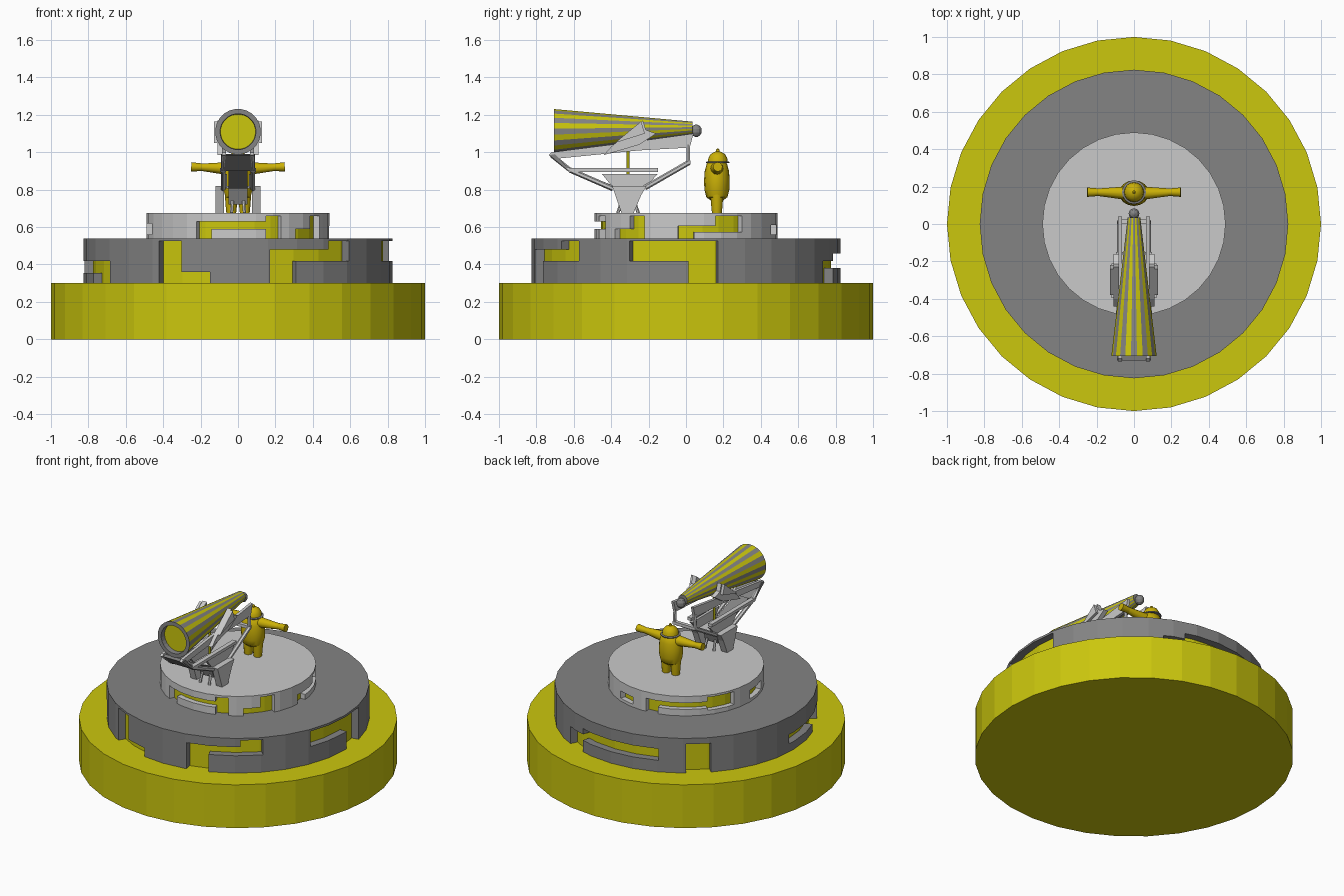
import bpy, bmesh, math
from mathutils import Vector

if "Cube" in bpy.data.objects:
    bpy.data.objects.remove(bpy.data.objects["Cube"])


def material(name, rgb):
    m = bpy.data.materials.new(name)
    m.diffuse_color = (*rgb, 1)
    m.use_nodes = True
    m.node_tree.nodes["Principled BSDF"].inputs["Base Color"].default_value = m.diffuse_color
    return m


YELLOW = material("yellow", (0.60, 0.57, 0.004))
GRAY = material("mid gray", (0.23, 0.23, 0.23))
LIGHT = material("light gray", (0.59, 0.59, 0.59))
GOLD = material("gold", (0.60, 0.44, 0.002))


def finish(name, bm, mats, smooth=False):
    bmesh.ops.recalc_face_normals(bm, faces=bm.faces)
    me = bpy.data.meshes.new(name)
    bm.to_mesh(me)
    bm.free()
    for m in mats:
        me.materials.append(m)
    ob = bpy.data.objects.new(name, me)
    bpy.context.collection.objects.link(ob)
    if smooth:
        bpy.context.view_layer.objects.active = ob
        ob.select_set(True)
        bpy.ops.object.shade_smooth_by_angle(angle=math.radians(40))
        ob.select_set(False)
    return ob


def lathe(name, profile, mat, n=32, at=(0, 0), scale=(1, 1), smooth=False):
    """Closed solid of revolution from (radius, z) pairs."""
    bm = bmesh.new()
    rings = [[bm.verts.new((at[0] + r * scale[0] * math.cos(2 * math.pi * i / n),
                            at[1] + r * scale[1] * math.sin(2 * math.pi * i / n), z))
              for i in range(n)] for r, z in profile]
    for a, b in zip(rings, rings[1:]):
        for i in range(n):
            j = (i + 1) % n
            bm.faces.new((a[i], a[j], b[j], b[i]))
    bm.faces.new(rings[0])
    bm.faces.new(rings[-1])
    return finish(name, bm, [mat], smooth)


def rod(name, a, b, r1, r2, mat, n=6, smooth=False):
    a, b = Vector(a), Vector(b)
    bm = bmesh.new()
    bmesh.ops.create_cone(bm, cap_ends=True, segments=n, radius1=r1, radius2=r2, depth=(b - a).length)
    q = (b - a).to_track_quat('Z', 'Y')
    for v in bm.verts:
        v.co = q @ v.co + (a + b) / 2
    return finish(name, bm, [mat], smooth)


def plate(name, pts, x0, x1, mat, lean=0.0, pivot=0.0):
    """Side outline in (y, z) extruded across x; lean shifts x with height."""
    bm = bmesh.new()
    s = [[bm.verts.new((x + lean * (z - pivot), y, z)) for y, z in pts] for x in (x0, x1)]
    bm.faces.new(s[0])
    bm.faces.new(s[1])
    for i in range(len(pts)):
        j = (i + 1) % len(pts)
        bm.faces.new((s[0][i], s[0][j], s[1][j], s[1][i]))
    return finish(name, bm, [mat])


def tier_shell(name, r_in, r_out, z0, z1, openings, mat):
    """Outer wall with stepped openings (start, end, low, high) in degrees from the front."""
    bm = bmesh.new()

    def arc(a0, a1, lo, hi):
        if hi - lo < 0.002:
            return
        step = 11.25
        angles = [a0] + [k * step for k in range(-10, 45) if a0 + 0.1 < k * step < a1 - 0.1] + [a1]
        prev = None
        for a in angles:
            t = math.radians(a)
            # stay on the 32-sided outline
            k = math.cos(math.pi / 32) / math.cos(math.radians(a % step - step / 2))
            cur = [bm.verts.new((r * k * math.sin(t), -r * k * math.cos(t), z))
                   for r, z in ((r_in, lo), (r_out, lo), (r_out, hi), (r_in, hi))]
            if prev:
                for i in range(4):
                    j = (i + 1) % 4
                    bm.faces.new((prev[i], prev[j], cur[j], cur[i]))
            if a in (a0, a1):
                bm.faces.new(cur)
            prev = cur

    for i, (a0, a1, lo, hi) in enumerate(openings):
        arc(a0, a1, z0, lo)
        arc(a0, a1, hi, z1)
        nxt = openings[i + 1][0] if i + 1 < len(openings) else openings[0][0] + 360
        if nxt - a1 > 0.5:
            arc(a1, nxt, z0, z1)
    return finish(name, bm, [mat])


# Stepped round base
lathe("base", [(1, 0), (1, 0.3)], YELLOW)
lathe("middle_core", [(0.775, 0.3), (0.775, 0.525)], YELLOW)
lathe("middle_roof", [(0.825, 0.525), (0.825, 0.54)], GRAY)
tier_shell("middle_wall", 0.77, 0.825, 0.3, 0.525, [
    (-31, -21.5, 0.3, 0.525), (-21.5, -10.5, 0.3, 0.36), (12, 22, 0.3, 0.48),
    (22, 36, 0.42, 0.48), (36, 46, 0.42, 0.525), (68.5, 91, 0.42, 0.525),
    (91, 102, 0.3, 0.525), (153, 163, 0.3, 0.42), (163, 203, 0.38, 0.46),
    (215, 226, 0.3, 0.5), (267, 290, 0.355, 0.42), (290, 304, 0.3, 0.42)], GRAY)
lathe("upper_core", [(0.455, 0.54), (0.455, 0.66)], YELLOW)
lathe("upper_roof", [(0.49, 0.66), (0.49, 0.675)], LIGHT)
tier_shell("upper_wall", 0.45, 0.49, 0.54, 0.66, [
    (-27, -17, 0.54, 0.63), (-17, 18, 0.59, 0.63), (18, 28, 0.54, 0.66),
    (39, 52, 0.54, 0.59), (52, 63, 0.54, 0.66), (85, 95, 0.54, 0.605),
    (95, 109, 0.575, 0.605), (109, 128, 0.575, 0.66), (158, 172, 0.56, 0.61),
    (184, 194, 0.54, 0.63), (194, 231, 0.585, 0.63), (231, 253, 0.57, 0.66),
    (270, 290, 0.56, 0.62)], LIGHT)

# Striped telescope tube with recessed lens
bm = bmesh.new()
N = 24
rings = []
for y, z, r in ((0.035, 1.13, 0.034), (-0.705, 1.11, 0.122), (-0.705, 1.11, 0.096), (-0.67, 1.11, 0.094)):
    rings.append([bm.verts.new((r * math.cos(2 * math.pi * (i + .5) / N), y,
                                z + r * math.sin(2 * math.pi * (i + .5) / N))) for i in range(N)])
for k in range(3):
    for i in range(N):
        j = (i + 1) % N
        f = bm.faces.new((rings[k][i], rings[k][j], rings[k + 1][j], rings[k + 1][i]))
        f.material_index = 1 if k or i % 2 else 0
bm.faces.new(rings[3])
bm.faces.new(rings[0]).material_index = 1
finish("telescope_tube", bm, [YELLOW, GRAY])
lathe("eyepiece", [(0.03 * math.cos(a), 1.115 + 0.034 * math.sin(a))
                   for a in [math.radians(d) for d in range(-80, 81, 32)]], GRAY, 12, (0, 0.055))

# Cradle and mount, mirrored left and right
for s, side in ((-1, "left"), (1, "right")):
    plate("rail_" + side, [(-0.735, 0.985), (-0.70, 0.965), (-0.25, 1.01), (0.02, 1.025),
                           (0.04, 1.10), (-0.25, 1.06), (-0.72, 1.0)], s * 0.065, s * 0.085, LIGHT)
    plate("fin_" + side, [(-0.44, 0.985), (-0.40, 1.03), (-0.23, 1.17), (-0.215, 1.12),
                          (-0.16, 1.10), (-0.25, 1.04)], s * 0.08, s * 0.11, LIGHT)
    plate("fin_tip_" + side, [(-0.38, 1.05), (-0.24, 1.165), (-0.22, 1.10)], s * 0.11, s * 0.128, LIGHT)
    rod("front_strut_" + side, (s * 0.075, -0.72, 0.985), (s * 0.08, -0.62, 0.905), 0.012, 0.012, LIGHT)
    rod("rear_strut_" + side, (s * 0.075, 0.012, 1.04), (s * 0.08, 0.012, 0.945), 0.012, 0.012, LIGHT)
    plate("side_beam_" + side, [(-0.64, 0.915), (-0.62, 0.895), (-0.44, 0.895),
                                (-0.15, 0.895), (-0.15, 0.915)], s * 0.065, s * 0.095, LIGHT)
    rod("front_brace_" + side, (s * 0.08, -0.62, 0.905), (s * 0.08, -0.39, 0.805), 0.014, 0.014, LIGHT)
    rod("rear_brace_" + side, (s * 0.08, 0.015, 0.945), (s * 0.08, -0.22, 0.81), 0.014, 0.014, LIGHT)
    plate("side_panel_" + side, [(-0.45, 0.885), (-0.15, 0.885), (-0.22, 0.81), (-0.39, 0.81)],
          s * 0.06, s * 0.08, LIGHT)
    plate("leg_plate_" + side, [(-0.395, 0.82), (-0.21, 0.82), (-0.24, 0.77),
                                (-0.28, 0.675), (-0.345, 0.675)], s * 0.075, s * 0.12, LIGHT)
    for y in (-0.365, -0.255):
        rod("mount_foot_" + side, (s * 0.035, y, 0.675), (s * 0.03, y * .6 - .124, 0.74), 0.009, 0.009, LIGHT)

# Centre parts of the mount
plate("mount_floor", [(-0.39, 0.805), (-0.22, 0.805), (-0.22, 0.82), (-0.39, 0.82)], -0.08, 0.08, LIGHT)
plate("mount_hub", [(-0.36, 0.805), (-0.26, 0.805), (-0.28, 0.72), (-0.34, 0.72)], -0.05, 0.05, GRAY)
plate("front_scoop", [(-0.73, 0.985), (-0.63, 0.90), (-0.615, 0.90), (-0.70, 0.99)], -0.09, 0.09, GRAY)
plate("front_skid", [(-0.62, 0.90), (-0.39, 0.805), (-0.385, 0.82), (-0.61, 0.91)], -0.05, 0.05, GRAY)
plate("rear_crossbar", [(0, 0.935), (0.025, 0.935), (0.025, 0.955), (0, 0.955)], -0.085, 0.085, LIGHT)
rod("centre_post", (0, -0.31, 0.82), (0, -0.31, 1.04), 0.009, 0.009, YELLOW)

# Standing figure with outstretched arms
FY = 0.165
lathe("figure_body", [(0.03, 0.74), (0.058, 0.76), (0.068, 0.80), (0.07, 0.85), (0.066, 0.90),
                      (0.055, 0.94), (0.03, 0.96)], GOLD, 16, (0, FY), (1.15, 0.98), True)
lathe("figure_head", [(0.02, 0.93), (0.046, 0.945), (0.046, 0.97), (0.02, 0.99)],
      GOLD, 16, (0, FY + 0.005), smooth=True)
lathe("hat_brim", [(0.062, 0.942), (0.064, 0.948), (0.05, 0.952)], GRAY, 16, (0, FY + 0.005))
lathe("hat_dome", [(0.053, 0.95), (0.05, 0.97), (0.038, 0.99), (0.018, 1.002), (0.009, 1.004),
                   (0.009, 1.014), (0.003, 1.02)], GOLD, 16, (0, FY + 0.005), smooth=True)
for s, side in ((-1, "left"), (1, "right")):
    rod("arm_" + side, (s * 0.04, FY, 0.912), (s * 0.2, FY + 0.005, 0.92), 0.036, 0.019, GOLD, 12, True)
    rod("hand_" + side, (s * 0.19, FY + 0.005, 0.92), (s * 0.25, FY + 0.005, 0.922), 0.02, 0.025, GOLD, 12, True)
    lathe("leg_" + side, [(0.026, 0.675), (0.029, 0.70), (0.032, 0.74), (0.036, 0.79)],
          GOLD, 12, (s * 0.036, FY), smooth=True)
